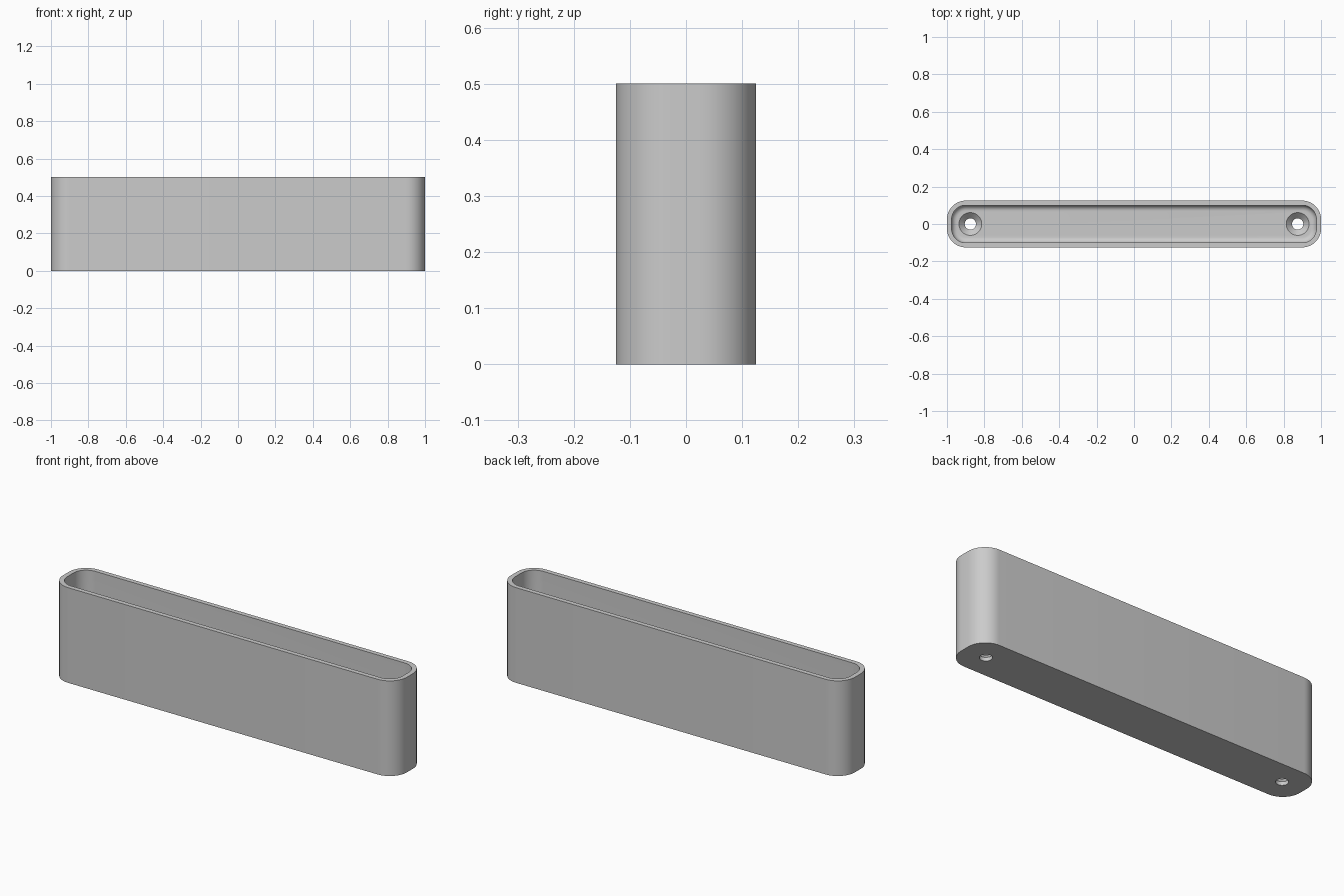
import bpy
import bmesh
from math import cos, sin, pi, radians

cube = bpy.data.objects.get("Cube")
if cube:
    bpy.data.objects.remove(cube, do_unlink=True)

LENGTH, DEPTH, HEIGHT = 2.0, 0.25, 0.5
CORNER, WALL, FLOOR, FILLET = 0.1, 0.025, 0.05, 0.03
HOLE_X, HOLE_R, SINK_R = 0.875, 0.03, 0.061

grey = bpy.data.materials.new("light grey")
grey.use_nodes = True
colour = (0.6, 0.6, 0.6, 1)
grey.diffuse_color = colour
grey.node_tree.nodes["Principled BSDF"].inputs["Base Color"].default_value = colour


def rounded_ring(inset, z, steps=12):
    """Rounded rectangle outline, moved inwards by inset."""
    cx, cy, r = LENGTH / 2 - CORNER, DEPTH / 2 - CORNER, CORNER - inset
    points = []
    for quarter, (sx, sy) in enumerate([(1, 1), (-1, 1), (-1, -1), (1, -1)]):
        for i in range(steps + 1):
            a = (quarter + i / steps) * pi / 2
            points.append((sx * cx + r * cos(a), sy * cy + r * sin(a), z))
    return points


def circle_ring(x, r, z, steps=48):
    return [(x + r * cos(2 * pi * i / steps), r * sin(2 * pi * i / steps), z)
            for i in range(steps)]


def loft(name, rings):
    """Skin a closed solid through a stack of rings."""
    bm = bmesh.new()
    loops = [[bm.verts.new(p) for p in ring] for ring in rings]
    for low, high in zip(loops, loops[1:]):
        for i in range(len(low)):
            j = (i + 1) % len(low)
            bm.faces.new((low[i], low[j], high[j], high[i]))
    bm.faces.new(loops[0][::-1])
    bm.faces.new(loops[-1])
    bmesh.ops.recalc_face_normals(bm, faces=bm.faces)
    mesh = bpy.data.meshes.new(name)
    bm.to_mesh(mesh)
    bm.free()
    mesh.materials.append(grey)
    obj = bpy.data.objects.new(name, mesh)
    bpy.context.collection.objects.link(obj)
    return obj


# Tray: outer wall, rim, inner wall, then a rounded edge down to the floor
rings = [rounded_ring(0, 0), rounded_ring(0, HEIGHT), rounded_ring(WALL, HEIGHT)]
for i in range(9):
    a = i / 8 * pi / 2
    rings.append(rounded_ring(WALL + FILLET * (1 - cos(a)),
                              FLOOR + FILLET * (1 - sin(a))))
tray = loft("tray", rings)

# Countersunk screw holes through the floor at both ends
bpy.context.view_layer.objects.active = tray
tray.select_set(True)
for side in (-1, 1):
    x = side * HOLE_X
    cutter = loft("screw_hole_cutter", [
        circle_ring(x, HOLE_R, -0.05),
        circle_ring(x, HOLE_R, FLOOR - (SINK_R - HOLE_R)),
        circle_ring(x, SINK_R, FLOOR),
        circle_ring(x, SINK_R, FLOOR + 0.05)])
    cutter.hide_render = True
    cut = tray.modifiers.new("screw_hole", "BOOLEAN")
    cut.operation = "DIFFERENCE"
    cut.solver = "EXACT"
    cut.object = cutter
    bpy.ops.object.modifier_apply(modifier=cut.name)
    bpy.data.objects.remove(cutter, do_unlink=True)

bpy.ops.object.shade_smooth_by_angle(angle=radians(30))
